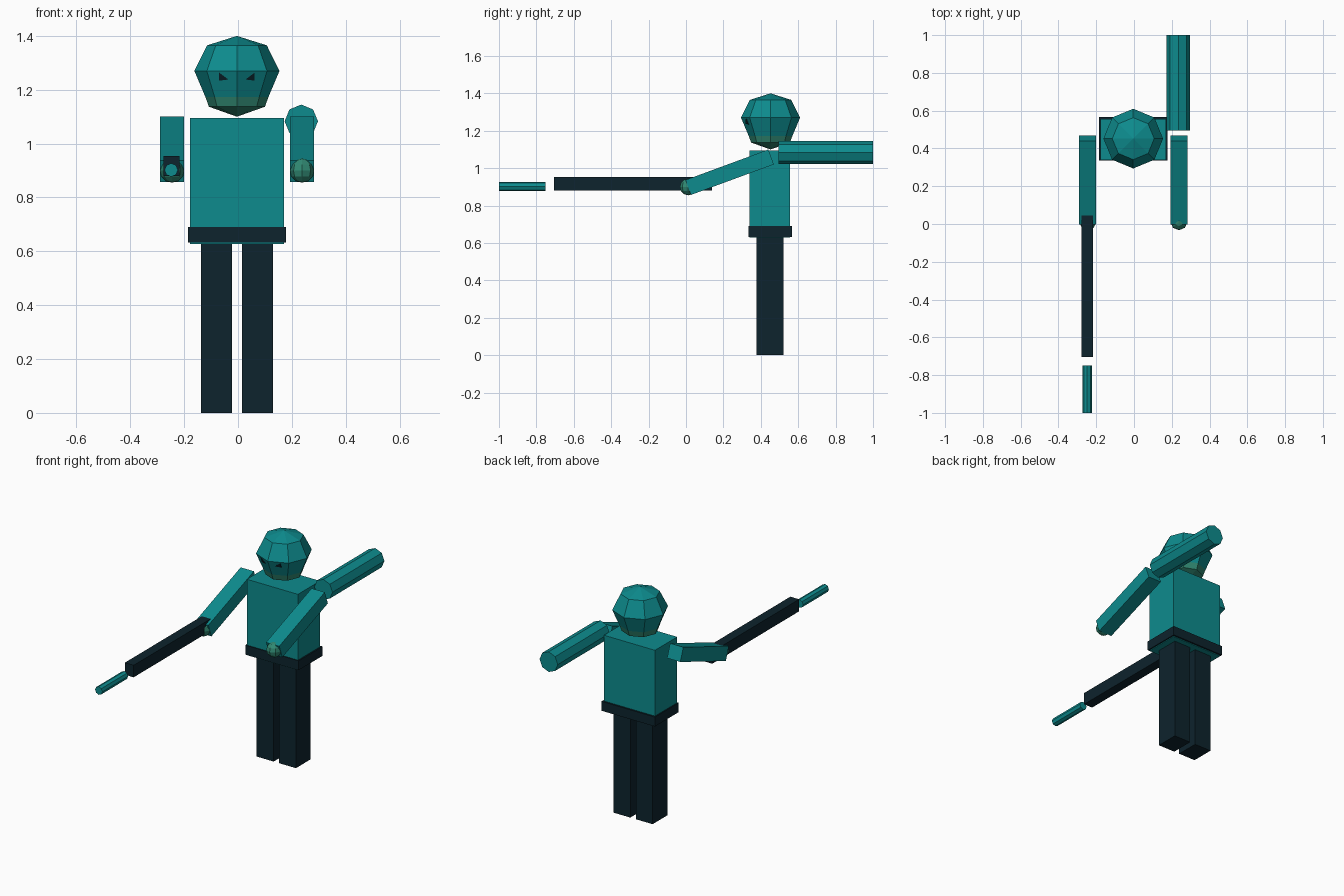
import bpy, bmesh, math
from mathutils import Matrix, Vector

cube = bpy.data.objects.get("Cube")
if cube:
    bpy.data.objects.remove(cube)


def material(name, rgb):
    m = bpy.data.materials.new(name)
    m.use_nodes = True
    m.diffuse_color = (*rgb, 1)
    m.node_tree.nodes["Principled BSDF"].inputs["Base Color"].default_value = (*rgb, 1)
    return m


TEAL = material("teal", (0.004, 0.26, 0.27))
NAVY = material("dark navy", (0.004, 0.017, 0.026))
GREEN = material("sea green", (0.03, 0.25, 0.17))


def finish(name, bm, *mats):
    bmesh.ops.recalc_face_normals(bm, faces=bm.faces)
    mesh = bpy.data.meshes.new(name)
    bm.to_mesh(mesh)
    bm.free()
    for m in mats:
        mesh.materials.append(m)
    obj = bpy.data.objects.new(name, mesh)
    bpy.context.collection.objects.link(obj)
    return obj


def box(name, lo, hi, mat):
    lo, hi = Vector(lo), Vector(hi)
    bm = bmesh.new()
    bmesh.ops.create_cube(bm, size=1, matrix=Matrix.Translation((lo + hi) / 2)
                          @ Matrix.Diagonal((*(hi - lo), 1)))
    return finish(name, bm, mat)


def rod(name, x, z, y0, y1, radius, mat, sides=8):
    bm = bmesh.new()
    place = Matrix.Translation((x, (y0 + y1) / 2, z)) @ Matrix.Rotation(math.pi / 2, 4, "X")
    bmesh.ops.create_cone(bm, cap_ends=True, segments=sides, radius1=radius,
                          radius2=radius, depth=y1 - y0, matrix=place)
    return finish(name, bm, mat)


# Torso, belt and legs
box("torso", (-0.178, 0.34, 0.628), (0.17, 0.556, 1.095), TEAL)
box("belt", (-0.185, 0.335, 0.632), (0.178, 0.567, 0.69), NAVY)
for side, x in (("right", -0.137), ("left", 0.015)):
    box(side + "_leg", (x, 0.378, 0), (x + 0.115, 0.52, 0.632), NAVY)

# Arms slope forward and down to faceted hands
for side, x in (("right", -0.245), ("left", 0.238)):
    shoulder, wrist = Vector((x, 0.455, 1.06)), Vector((x, 0.012, 0.897))
    reach = shoulder - wrist
    bm = bmesh.new()
    tilt = Matrix.Rotation(math.atan2(reach.z, reach.y), 4, "X")
    bmesh.ops.create_cube(bm, size=1, matrix=Matrix.Translation((shoulder + wrist) / 2) @ tilt
                          @ Matrix.Diagonal((0.09, reach.length, 0.085, 1)))
    finish(side + "_arm", bm, TEAL)
    bm = bmesh.new()
    bmesh.ops.create_uvsphere(bm, u_segments=8, v_segments=6, radius=0.045,
                              matrix=Matrix.Translation((x, 0.012, 0.9)))
    finish(side + "_hand", bm, GREEN)

# Faceted head, with the chin below the jaw line in green
HX, HY, SIDES = -0.004, 0.452, 8
JAW_Z = 1.173
profile = [(0.104, 1.137), (0.117, JAW_Z), (0.158, 1.27), (0.111, 1.365)]
bm = bmesh.new()
rings = []
for r, z in profile:
    rings.append([bm.verts.new((HX + r * math.cos(2 * math.pi * i / SIDES),
                                HY + r * math.sin(2 * math.pi * i / SIDES), z))
                  for i in range(SIDES)])
base, crown = bm.verts.new((HX, HY, 1.1)), bm.verts.new((HX, HY, 1.4))
for i in range(SIDES):
    j = (i + 1) % SIDES
    for a, b in zip(rings, rings[1:]):
        bm.faces.new((a[i], a[j], b[j], b[i]))
    bm.faces.new((base, rings[0][j], rings[0][i]))
    bm.faces.new((crown, rings[-1][i], rings[-1][j]))
for f in bm.faces:
    f.material_index = int(f.calc_center_median().z < JAW_Z)
finish("head", bm, TEAL, GREEN)

# Slanted triangular eyes lying on the front facets
for side, sign in (("right", -1), ("left", 1)):
    bm = bmesh.new()
    layers = []
    for lift in (-0.003, 0.004):
        tri = []
        for x, z in ((0.066, 1.264), (0.066, 1.234), (0.032, 1.238)):
            r = 0.117 + (z - JAW_Z) / (1.27 - JAW_Z) * 0.041
            y = HY - (r - x * math.tan(math.pi / SIDES)) - lift
            tri.append(bm.verts.new((HX + sign * x, y, z)))
        bm.faces.new(tri)
        layers.append(tri)
    for i in range(3):
        j = (i + 1) % 3
        bm.faces.new((layers[0][i], layers[0][j], layers[1][j], layers[1][i]))
    finish(side + "_eye", bm, NAVY)

# Long dark bar held in the right hand, with a slim rod ahead of it
box("held_bar", (-0.277, -0.705, 0.88), (-0.217, 0.14, 0.954), NAVY)
rod("front_rod", -0.248, 0.902, -1.0, -0.75, 0.025, TEAL)

# Thick tube behind the left shoulder
rod("shoulder_tube", 0.235, 1.083, 0.495, 1.0, 0.062, TEAL)
